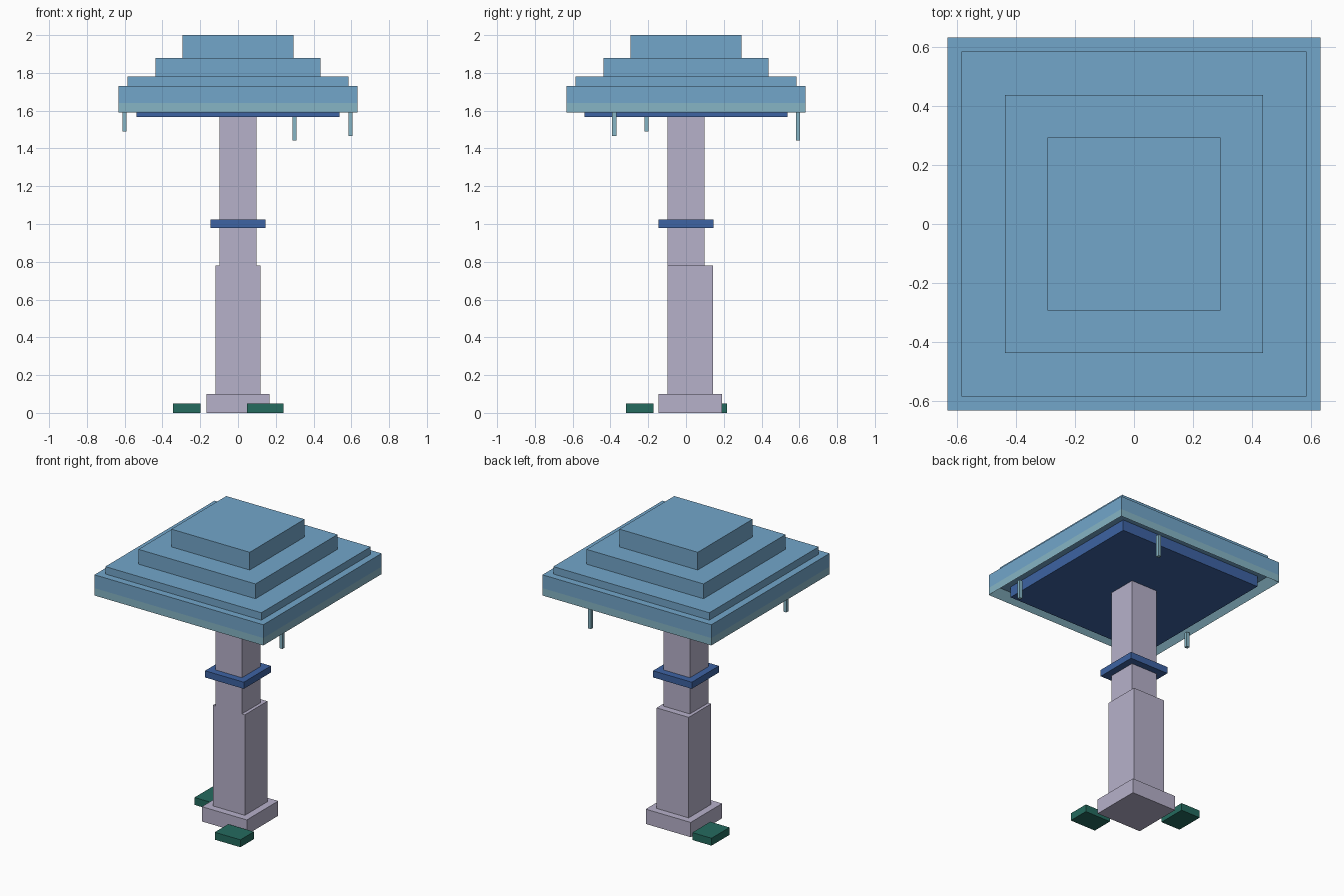
import bpy
import bmesh
from mathutils import Vector

default = bpy.data.objects.get("Cube")
if default:
    bpy.data.objects.remove(default, do_unlink=True)


def material(name, r, g, b):
    mat = bpy.data.materials.new(name)
    mat.use_nodes = True
    mat.diffuse_color = (r, g, b, 1)
    mat.node_tree.nodes["Principled BSDF"].inputs["Base Color"].default_value = (r, g, b, 1)
    return mat


roof_blue = material("roof_blue", 0.17, 0.38, 0.59)
pale_teal = material("pale_teal", 0.24, 0.46, 0.56)
lilac_stone = material("lilac_stone", 0.47, 0.44, 0.59)
deep_blue = material("deep_blue", 0.047, 0.125, 0.366)
leaf_green = material("leaf_green", 0.018, 0.147, 0.114)


def box(name, x, y, z, mat, shape=None):
    """Box from (low, high) pairs; shape() may refine the mesh."""
    low, high = (Vector(corner) for corner in zip(x, y, z))
    bm = bmesh.new()
    bmesh.ops.create_cube(bm, size=1)
    for v in bm.verts:
        v.co = (low + high) / 2 + v.co * (high - low)
    if shape:
        shape(bm)
    mesh = bpy.data.meshes.new(name)
    bm.to_mesh(mesh)
    bm.free()
    mesh.materials.append(mat)
    obj = bpy.data.objects.new(name, mesh)
    bpy.context.collection.objects.link(obj)
    return obj


def square(name, half, z, mat, shape=None):
    return box(name, (-half, half), (-half, half), z, mat, shape)


# Trunk with foot and collar
box("trunk_foot", (-0.168, 0.168), (-0.146, 0.19), (0, 0.1), lilac_stone)
box("lower_trunk", (-0.12, 0.12), (-0.098, 0.143), (0.1, 0.78), lilac_stone)
square("upper_trunk", 0.098, (0.78, 1.57), lilac_stone)
square("trunk_collar", 0.145, (0.98, 1.025), deep_blue)

# Stepped roof
square("top_tier", 0.293, (1.87, 2.0), roof_blue)
square("middle_tier", 0.438, (1.77, 1.88), roof_blue)
square("low_tier", 0.584, (1.72, 1.78), roof_blue)

# Rim: pale lower band, hollow underneath
BAND_TOP = 1.64


def hollow_rim(bm):
    bmesh.ops.bisect_plane(bm, geom=bm.verts[:] + bm.edges[:] + bm.faces[:],
                           plane_co=(0, 0, BAND_TOP), plane_no=(0, 0, 1))
    bottom = min(bm.faces, key=lambda f: f.calc_center_median().z)
    bmesh.ops.inset_region(bm, faces=[bottom], thickness=0.062)
    for v in bottom.verts:
        v.co.z = BAND_TOP
    bm.normal_update()


rim = square("roof_rim", 0.632, (1.59, 1.73), roof_blue, hollow_rim)
rim.data.materials.append(pale_teal)
for face in rim.data.polygons:
    if face.center.z < BAND_TOP - 0.001:
        face.material_index = 1

square("roof_underside", 0.537, (1.567, 1.65), deep_blue)

# Thin strands hanging from the rim
for i, (x, y, tip) in enumerate([(-0.6, -0.21, 1.49), (0.3, 0.593, 1.443),
                                 (0.595, -0.38, 1.467)]):
    box(f"hanging_strand_{i + 1}", (x - 0.011, x + 0.011), (y - 0.011, y + 0.011),
        (tip, 1.592), pale_teal)

# Ground plants beside the foot
box("front_plant", (0.048, 0.24), (-0.317, -0.173), (0, 0.05), leaf_green)
box("side_plant", (-0.343, -0.199), (0.025, 0.217), (0, 0.05), leaf_green)
